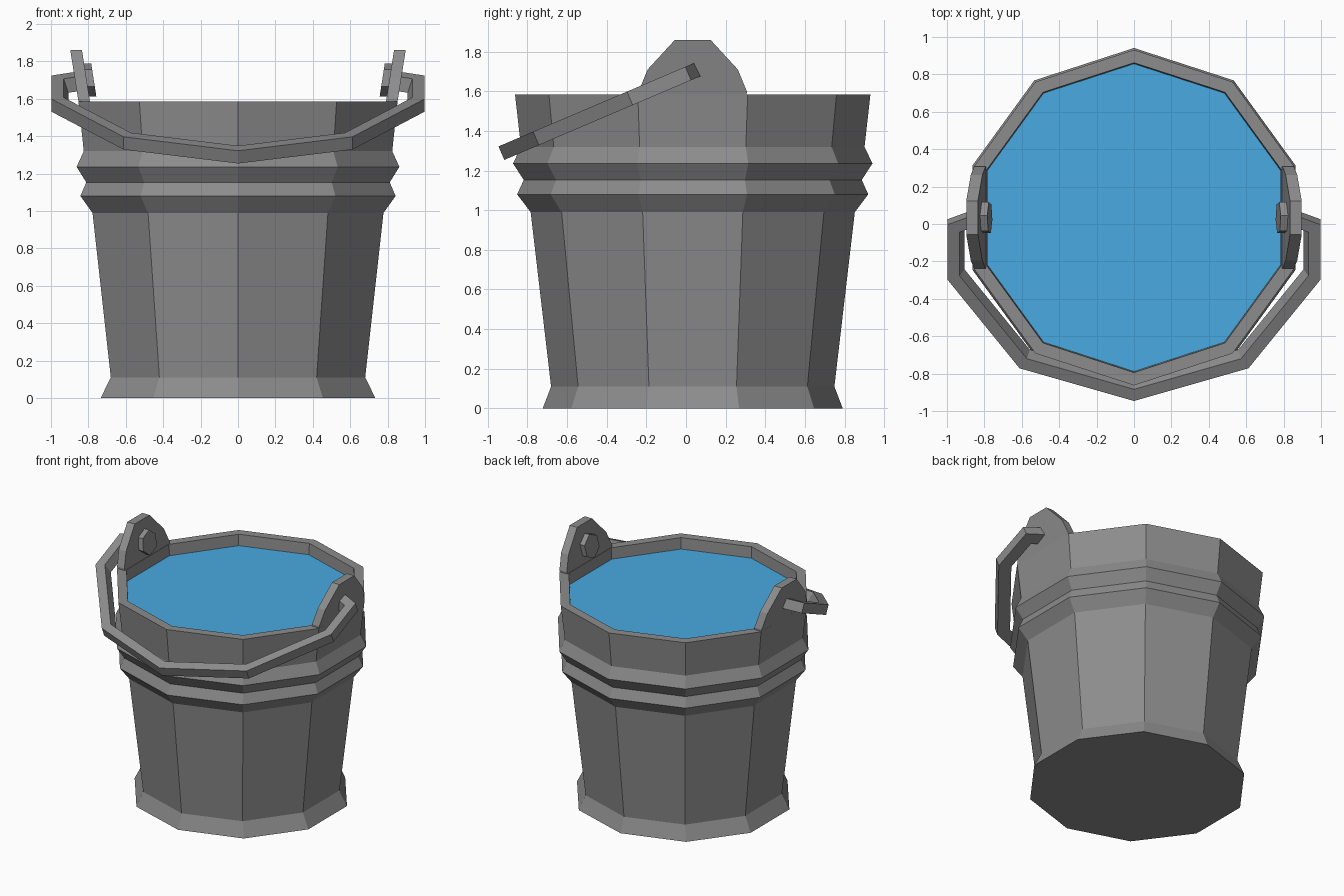
import bpy, bmesh, math
from mathutils import Vector

if "Cube" in bpy.data.objects:
    bpy.data.objects.remove(bpy.data.objects["Cube"])

CY = 0.034   # bucket axis in y
SIDES = 10


def material(name, rgb):
    mat = bpy.data.materials.new(name)
    mat.diffuse_color = (*rgb, 1)
    mat.use_nodes = True
    mat.node_tree.nodes["Principled BSDF"].inputs["Base Color"].default_value = mat.diffuse_color
    return mat


iron = material("dark_grey", (.265, .265, .265))
blue = material("water_blue", (.065, .40, .75))


def make_object(name, bm, mat=iron):
    bmesh.ops.recalc_face_normals(bm, faces=bm.faces)
    mesh = bpy.data.meshes.new(name)
    bm.to_mesh(mesh)
    bm.free()
    mesh.materials.append(mat)
    obj = bpy.data.objects.new(name, mesh)
    bpy.context.collection.objects.link(obj)
    return obj


def ring(bm, r, z, stretch=1.0):
    angles = [math.pi / 2 + 2 * math.pi * i / SIDES for i in range(SIDES)]
    return [bm.verts.new((r * stretch * math.cos(a), CY + r * math.sin(a), z)) for a in angles]


def bridge(bm, a, b):
    n = len(a)
    for i in range(n):
        bm.faces.new((a[i], a[(i + 1) % n], b[(i + 1) % n], b[i]))


def loft(bm, loops):
    for a, b in zip(loops, loops[1:]):
        bridge(bm, a, b)


# Bucket wall: flared foot, two bands, rim and inner wall
profile = [(.757, 0), (.715, .11), (.818, .99), (.886, 1.08), (.853, 1.153),
           (.907, 1.236), (.867, 1.32), (.897, 1.585), (.828, 1.585), (.82, 1.46)]
bm = bmesh.new()
loops = [ring(bm, r, z, 1.02 if z == 0 else 1.0) for r, z in profile]
loft(bm, loops)
bm.faces.new(loops[0])
make_object("bucket", bm)

# Water surface
bm = bmesh.new()
bm.faces.new(ring(bm, .823, 1.5))
water = make_object("water", bm, blue)
if water.data.polygons[0].normal.z < 0:
    water.data.flip_normals()

# Lugs: leaning plates that continue the bucket side upwards
half = [(.27, 1.53), (.273, 1.60), (.228, 1.71), (.09, 1.86)]
outline = half + [(-w, z) for w, z in reversed(half)]
for side, label in ((1, "right"), (-1, "left")):
    bm = bmesh.new()
    inner = [bm.verts.new((side * (.783 + (z - 1.53) * .155), CY + w, z)) for w, z in outline]
    outer = [bm.verts.new((side * (.844 + (z - 1.53) * .16), CY + w, z)) for w, z in outline]
    bridge(bm, inner, outer)
    bm.faces.new(inner)
    bm.faces.new(outer)
    make_object(label + "_lug", bm)

    # Hexagonal end of the handle on the inside of the lug
    bm = bmesh.new()
    loops = []
    for x in (.771, .83):
        loop = []
        for i in range(6):
            a = math.radians(60 * i + 22)
            dz = .09 * math.sin(a)
            loop.append(bm.verts.new((side * (x + dz * .155), CY + .09 * math.cos(a), 1.70 + dz)))
        loops.append(loop)
    loft(bm, loops)
    bm.faces.new(loops[0])
    bm.faces.new(loops[-1])
    make_object(label + "_pivot", bm)

# Handle: mitred bar, wider below, in a plane tilted down towards the front
half_path = [(.82, -.045), (.997, .025), (.997, .345), (.612, .86)]   # outer edge
path = [Vector(p) for p in half_path + [(0, 1.05)] + [(-x, u) for x, u in reversed(half_path)]]
tilt = math.radians(23.1)
pivot = Vector((0, CY, 1.70))
along = Vector((0, -math.cos(tilt), -math.sin(tilt)))
normal = Vector((0, -math.sin(tilt), math.cos(tilt)))
section = [(0, .037), (0, -.037), (-.09, -.037), (-.065, .037)]   # offset inwards, height
last = len(path) - 1
bm = bmesh.new()
loops = []
for i, p in enumerate(path):
    d0 = p - path[i - 1] if i else path[1] - p
    d1 = path[i + 1] - p if i < last else d0
    d0, d1 = d0.normalized(), d1.normalized()
    n0, n1 = Vector((d0.y, -d0.x)), Vector((d1.y, -d1.x))
    miter = (n0 + n1).normalized()
    miter /= miter.dot(n0)
    loop = []
    for s, h in section:
        q = p + miter * s
        loop.append(bm.verts.new(pivot + Vector((q.x, 0, 0)) + along * q.y + normal * h))
    loops.append(loop)
loft(bm, loops)
bm.faces.new(loops[0])
bm.faces.new(loops[-1])
make_object("handle", bm)
